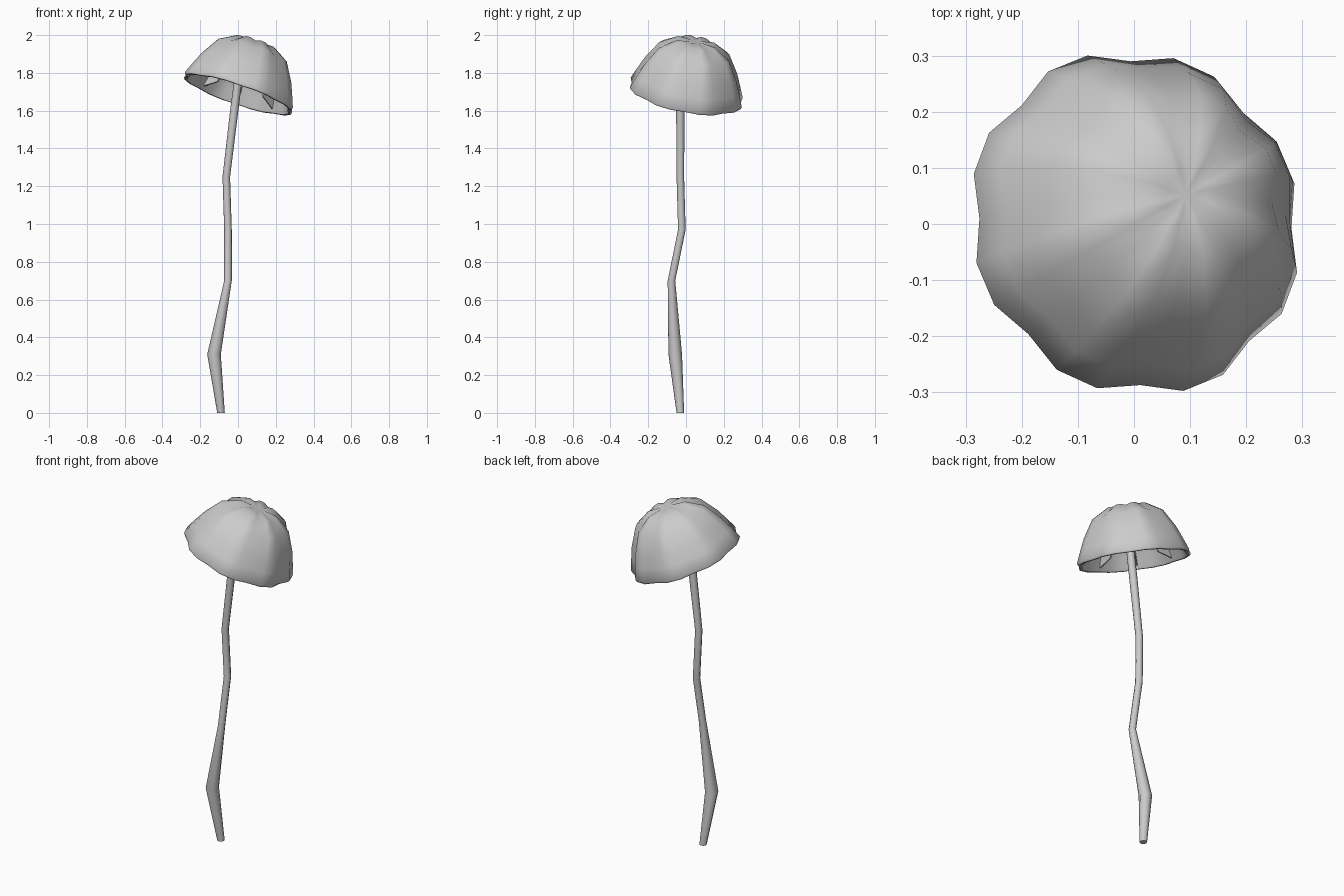
import bpy, math
from mathutils import Vector

if "Cube" in bpy.data.objects:
    bpy.data.objects.remove(bpy.data.objects["Cube"])


def make_object(name, verts, faces, angle):
    mesh = bpy.data.meshes.new(name)
    mesh.from_pydata(verts, [], faces)
    mesh.update()
    obj = bpy.data.objects.new(name, mesh)
    bpy.context.collection.objects.link(obj)
    bpy.ops.object.select_all(action='DESELECT')
    obj.select_set(True)
    bpy.context.view_layer.objects.active = obj
    bpy.ops.object.shade_smooth_by_angle(angle=math.radians(angle))
    return obj


def bridge(rings, n):
    return [(r * n + i, r * n + (i + 1) % n, (r + 1) * n + (i + 1) % n, (r + 1) * n + i)
            for r in range(rings - 1) for i in range(n)]


def lean(obj):
    # Cap parts lean toward the right and back
    obj.rotation_mode = 'QUATERNION'
    obj.rotation_quaternion = Vector((0, 0, 1)).rotation_difference(Vector((0.34, 0.19, 1)))
    obj.location = (0, 0, 1.688)


# Crooked stem: x, y, z, radius
PATH = [(-0.09, -0.03, 0, 0.02), (-0.127, -0.057, 0.31, 0.036), (-0.053, -0.077, 0.70, 0.02),
        (-0.053, -0.022, 0.97, 0.02), (-0.062, -0.03, 1.25, 0.02), (-0.02, -0.03, 1.60, 0.022),
        (0.025, -0.03, 1.95, 0.02)]
SIDES = 8
verts = [(x + r * math.cos(2 * math.pi * i / SIDES), y + r * math.sin(2 * math.pi * i / SIDES), z)
         for x, y, z, r in PATH for i in range(SIDES)]
faces = bridge(len(PATH), SIDES)
faces += [tuple(reversed(range(SIDES))), tuple(range((len(PATH) - 1) * SIDES, len(PATH) * SIDES))]
make_object("stem", verts, faces, 50)

# Lobed cap from inner apex, round the lip, to outer apex:
# radius, height, radial pinch and drop at the eight valleys
RINGS = [(0.09, 0.277, 0.92, 0.008), (0.182, 0.226, 0.92, 0.008), (0.241, 0.135, 0.92, 0.004),
         (0.27, 0.07, 0.94, 0), (0.285, 0.014, 0.95, 0), (0.293, -0.003, 0.95, 0),
         (0.306, -0.003, 0.945, 0), (0.312, 0.008, 0.94, 0), (0.285, 0.075, 0.94, 0),
         (0.257, 0.14, 0.93, 0.003), (0.197, 0.24, 0.92, 0.006), (0.11, 0.293, 0.9, 0.008),
         (0.04, 0.298, 0.9, 0.003)]
SEG = 24
verts = []
for r, h, pinch, drop in RINGS:
    for i in range(SEG):
        a = 2 * math.pi * i / SEG
        valley = i % 3 == 0
        k = r * (pinch if valley else 1)
        verts.append((k * math.cos(a), k * math.sin(a), h - (drop if valley else 0)))
faces = bridge(len(RINGS), SEG)
last = (len(RINGS) - 1) * SEG
apex = len(verts)
verts += [(0, 0, 0.29), (0, 0, 0.272)]
for i in range(SEG):
    j = (i + 1) % SEG
    faces += [(last + i, last + j, apex), (j, i, apex + 1)]
lean(make_object("cap", verts, faces, 50))

# Thin gills hanging under the cap, one below each valley
GILL = [(0.272, 0.016), (0.258, 0.066), (0.226, 0.132), (0.171, 0.22), (0.1, 0.255), (0.18, 0.05)]
verts, faces = [], []
n = len(GILL)
for g in range(8):
    a = g * math.pi / 4
    b = len(verts)
    for t in (-0.004, 0.004):
        verts += [(r * math.cos(a) - t * math.sin(a), r * math.sin(a) + t * math.cos(a), h)
                  for r, h in GILL]
    faces += [tuple(b + i for i in range(n)), tuple(b + n + i for i in reversed(range(n)))]
    faces += [(b + (i + 1) % n, b + i, b + n + i, b + n + (i + 1) % n) for i in range(n)]
lean(make_object("gills", verts, faces, 30))
